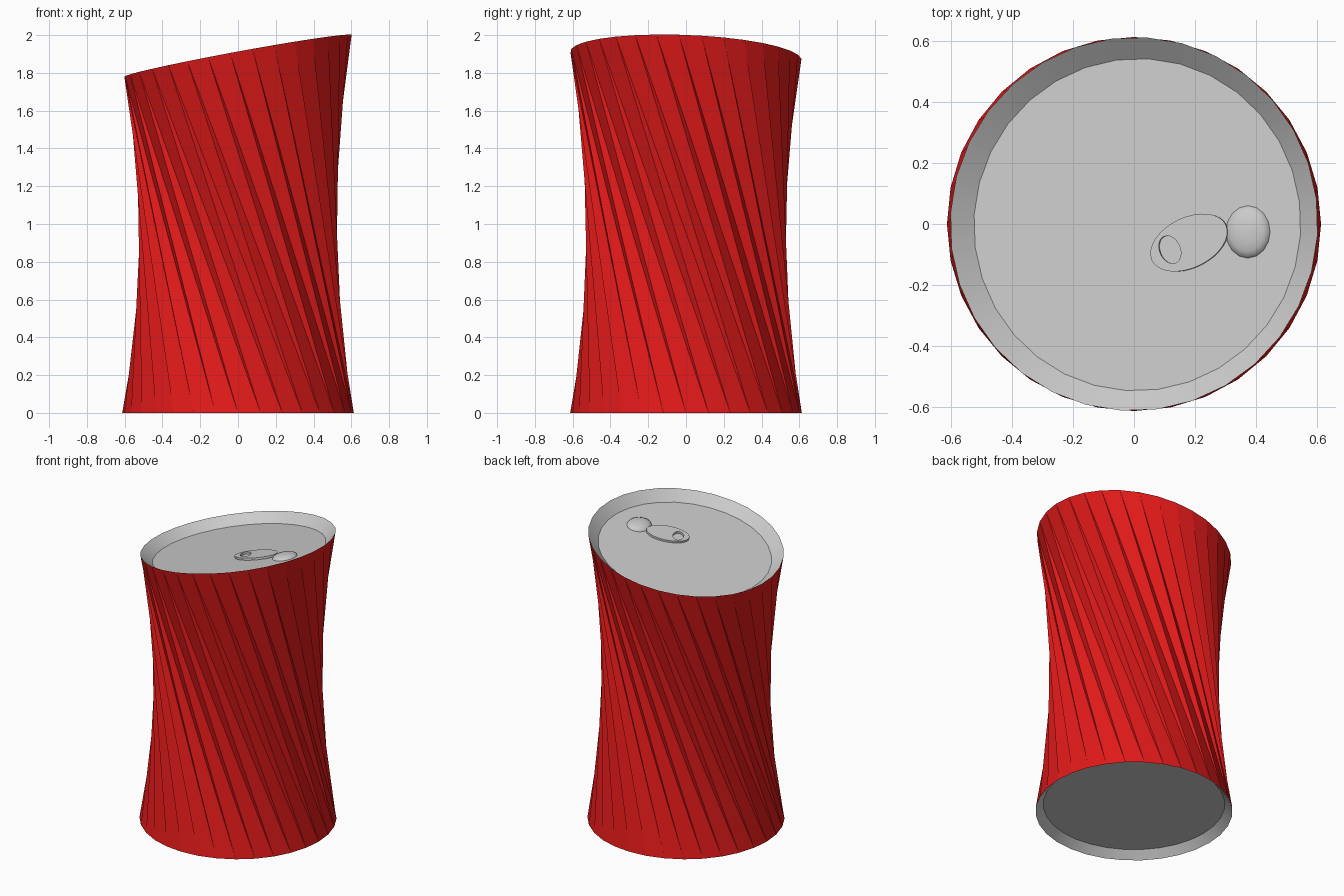
import bpy, math
from mathutils import Matrix, Vector

if "Cube" in bpy.data.objects:
    bpy.data.objects.remove(bpy.data.objects["Cube"])

N = 32
R = 0.613
TWIST = math.radians(-60)

# Slanted plane of the can top
normal = Vector((-0.184, 0.038, 1)).normalized()
TOP = Matrix.Translation((0, 0, 1.89)) @ Vector((0, 0, 1)).rotation_difference(normal).to_matrix().to_4x4()
FLAT = Matrix.Identity(4)


def ring(a, b, z, cx=0, cy=0, rot=0, start=0, n=N, frame=FLAT):
    """Ellipse of points, placed in a frame."""
    pts = []
    for i in range(n):
        t = start + 2 * math.pi * i / n
        x, y = a * math.cos(t), b * math.sin(t)
        pts.append(frame @ Vector((cx + x * math.cos(rot) - y * math.sin(rot),
                                   cy + x * math.sin(rot) + y * math.cos(rot), z)))
    return pts


def loft(name, rings, cap_end=False, closed=False, tris=False, angle=30, color=None):
    """Skin a sequence of equal rings."""
    n = len(rings[0])
    verts = [p for r in rings for p in r]
    faces = []
    for k in range(len(rings) if closed else len(rings) - 1):
        a, b = k * n, ((k + 1) % len(rings)) * n
        for i in range(n):
            j = (i + 1) % n
            if tris:
                faces += [(a + i, a + j, b + i), (a + j, b + j, b + i)]
            else:
                faces.append((a + i, a + j, b + j, b + i))
    if cap_end:
        faces.append(tuple(range(len(verts) - n, len(verts))))
    mesh = bpy.data.meshes.new(name)
    mesh.from_pydata(verts, [], faces)
    obj = bpy.data.objects.new(name, mesh)
    bpy.context.collection.objects.link(obj)
    if color:
        mat = bpy.data.materials.new(name + "_paint")
        mat.diffuse_color = color
        mat.use_nodes = True
        mat.node_tree.nodes["Principled BSDF"].inputs["Base Color"].default_value = mat.diffuse_color
        mesh.materials.append(mat)
    bpy.ops.object.select_all(action='DESELECT')
    obj.select_set(True)
    bpy.context.view_layer.objects.active = obj
    bpy.ops.object.shade_smooth_by_angle(angle=math.radians(angle))
    return obj


# Twisted red wall: straight edges between a flat ring and a turned, tilted ring
loft("can_wall", [ring(R, R, 0), ring(R, R, 0, start=TWIST, frame=TOP)],
     tris=True, color=(0.75, 0.01, 0.01, 1))

# Recessed lid
loft("can_lid", [ring(R, R, 0, start=TWIST, frame=TOP),
                 ring(0.545, 0.545, -0.06, start=TWIST, frame=TOP)], cap_end=True)

# Recessed base, rings run backwards so it faces down
loft("can_base", [ring(R, R, 0)[::-1], ring(0.565, 0.565, 0.05)[::-1]], cap_end=True)

# Pull tab: oval plate with a finger hole
LID = TOP @ Matrix.Translation((0.01, 0, -0.06))
outer = dict(a=0.136, b=0.083, cx=0.165, cy=-0.06, rot=math.radians(25), frame=LID)
hole = dict(a=0.034, b=0.048, cx=0.102, cy=-0.083, rot=math.radians(25), frame=LID)
loft("pull_tab", [ring(z=0.004, **outer), ring(z=0.018, **outer),
                  ring(z=0.018, **hole), ring(z=0.004, **hole)], closed=True)

# Rounded tab tip: low dome
dome = []
for k in range(5):
    t = math.radians(20 * k)
    dome.append(ring(0.074 * math.cos(t), 0.086 * math.cos(t), 0.002 + 0.025 * math.sin(t),
                     cx=0.359, cy=-0.025, n=16, frame=LID))
loft("tab_tip", dome, cap_end=True, angle=60)
